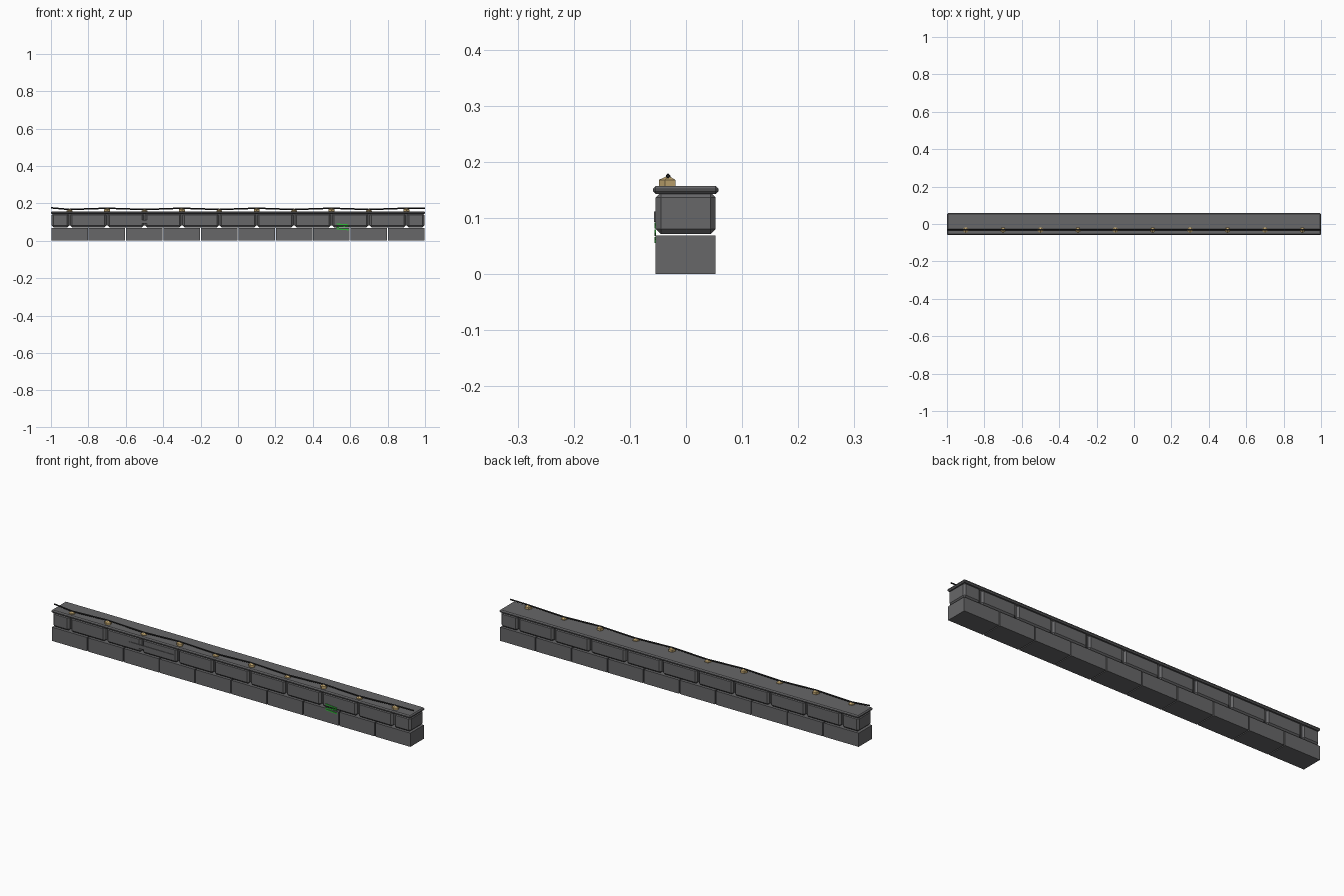
import bpy, bmesh, math
from mathutils import Matrix, Vector

cube = bpy.data.objects.get("Cube")
if cube:
    bpy.data.objects.remove(cube, do_unlink=True)


def material(name, rgb):
    m = bpy.data.materials.new(name)
    m.use_nodes = True
    m.diffuse_color = (*rgb, 1)
    m.node_tree.nodes["Principled BSDF"].inputs["Base Color"].default_value = (*rgb, 1)
    return m


STONE = material("stone grey", (0.135, 0.135, 0.14))
WIRE = material("wire black", (0.012, 0.012, 0.012))
BRASS = material("brass tan", (0.56, 0.4, 0.17))
PAINT = material("paint green", (0.03, 0.5, 0.04))


def finish(name, bm, mat):
    bmesh.ops.recalc_face_normals(bm, faces=bm.faces)
    me = bpy.data.meshes.new(name)
    bm.to_mesh(me)
    bm.free()
    me.materials.append(mat)
    ob = bpy.data.objects.new(name, me)
    bpy.context.collection.objects.link(ob)
    return ob


def box(name, lo, hi, mat, bevel=0.0, tilt=0.0):
    """Box between two corners, with optional chamfer and tilt about y."""
    lo, hi = Vector(lo), Vector(hi)
    bm = bmesh.new()
    bmesh.ops.create_cube(bm, size=1)
    bmesh.ops.scale(bm, vec=hi - lo, verts=bm.verts)
    if bevel:
        bmesh.ops.bevel(bm, geom=bm.edges[:], offset=bevel, segments=1,
                        affect='EDGES', profile=0.5)
    bmesh.ops.rotate(bm, matrix=Matrix.Rotation(tilt, 3, 'Y'), verts=bm.verts)
    bmesh.ops.translate(bm, vec=(lo + hi) / 2, verts=bm.verts)
    return finish(name, bm, mat)


FRONT, BACK = -0.054, 0.053

# Lower course: ten plain blocks
for i in range(10):
    x = -1 + 0.2 * i
    box("lower_block", (x + 0.002, FRONT, 0), (x + 0.197, BACK, 0.069), STONE)

# Upper course: chamfered blocks, shifted by half, with short ones at the ends
joints = [-1] + [-0.9 + 0.2 * i for i in range(10)] + [1]
for a, b in zip(joints, joints[1:]):
    box("upper_block", (a + 0.004, FRONT, 0.072), (b - 0.004, BACK, 0.146), STONE, 0.009)

# Mortar filling the joints of the upper course
box("mortar_core", (-0.98, -0.042, 0.082), (0.98, 0.041, 0.144), STONE)

# Coping along the top
box("coping", (-1, -0.059, 0.143), (1, 0.058, 0.157), STONE, 0.005)

# Thin plate across one joint
box("front_plate", (-0.57, -0.057, 0.093), (-0.32, FRONT + 0.001, 0.112), STONE)

# Pointed knobs carrying the wire, alternately low and high
WIRE_Y = -0.032
path = [(-1, 0.176)]
for i in range(10):
    x, high = -0.9 + 0.2 * i, i % 2
    lift = 0 if high else -0.007
    bm = bmesh.new()
    r, top = 0.0165, 0.168 + lift
    angles = [math.tau * k / 5 - math.pi / 2 for k in range(5)]
    rings = [[bm.verts.new((x + r * math.cos(a), WIRE_Y + r * math.sin(a), z))
              for a in angles] for z in (0.15, top)]
    apex = bm.verts.new((x, WIRE_Y, top + 0.008))
    bm.faces.new(rings[0])
    for k in range(5):
        n = (k + 1) % 5
        bm.faces.new((rings[0][k], rings[0][n], rings[1][n], rings[1][k]))
        bm.faces.new((rings[1][k], rings[1][n], apex))
    finish("wire_knob", bm, BRASS)
    path.append((x, top + 0.006))
path.append((1, 0.175))

# Wire: a four-sided rod following the knobs
bm = bmesh.new()
rings = []
for x, z in path:
    rings.append([bm.verts.new((x, WIRE_Y + dy, z + dz)) for dy, dz in
                  ((0.004, 0), (0, 0.004), (-0.004, 0), (0, -0.004))])
for a, b in zip(rings, rings[1:]):
    for k in range(4):
        n = (k + 1) % 4
        bm.faces.new((a[k], a[n], b[n], b[k]))
bm.faces.new(rings[0])
bm.faces.new(rings[-1])
finish("wire", bm, WIRE)

# Abstract paint dabs on the front
for i in range(3):
    z = 0.061 + 0.013 * i
    box("paint_dab", (0.527, -0.0565, z - 0.003), (0.59, FRONT + 0.0005, z + 0.003),
        PAINT, tilt=0.08 * (-1) ** i)
